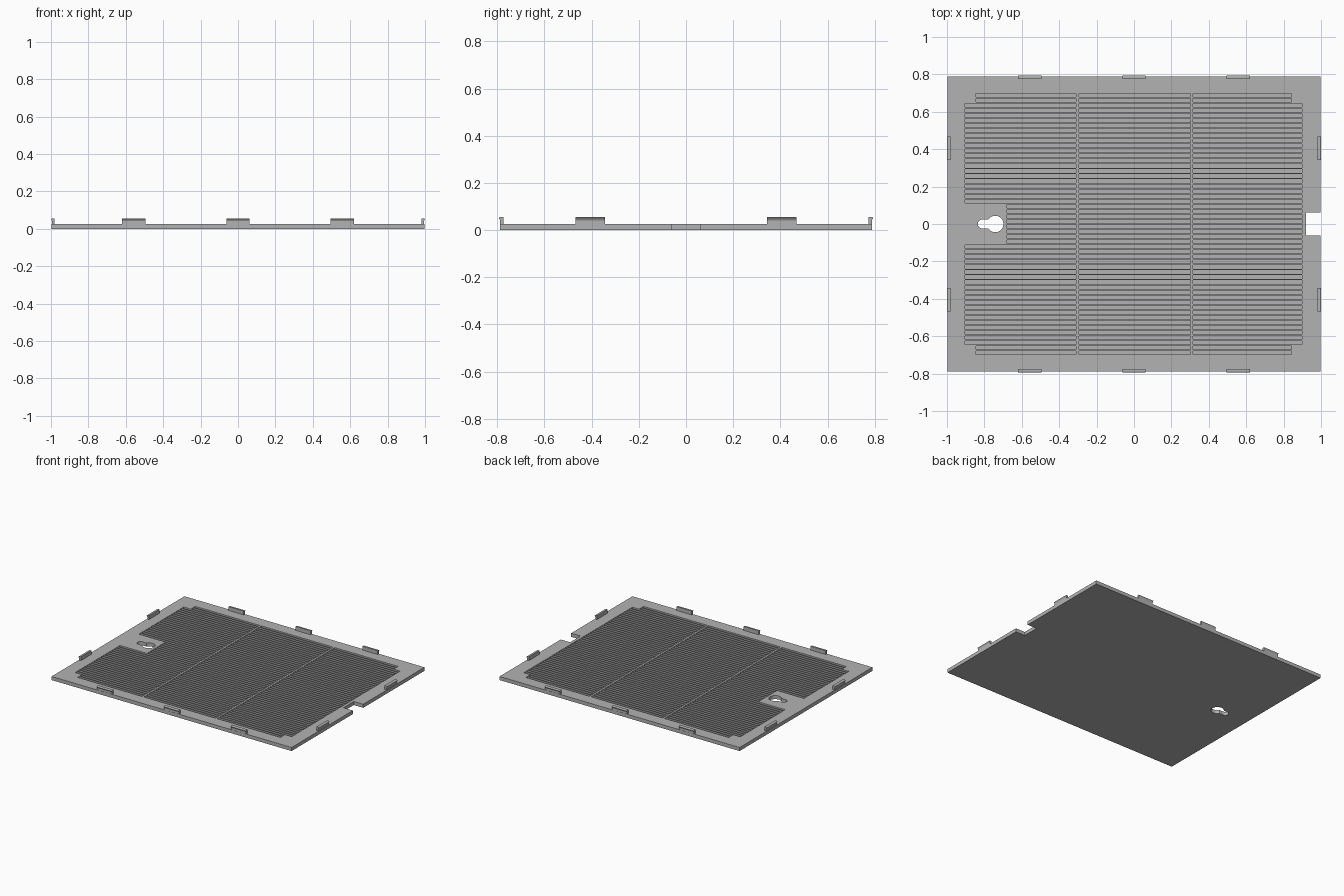
import bpy, bmesh, math
from mathutils import Matrix, Vector

if "Cube" in bpy.data.objects:
    bpy.data.objects.remove(bpy.data.objects["Cube"], do_unlink=True)

grey = bpy.data.materials.new("light grey plastic")
grey.use_nodes = True
grey.diffuse_color = (0.45, 0.45, 0.45, 1)
grey.node_tree.nodes["Principled BSDF"].inputs["Base Color"].default_value = grey.diffuse_color

HALF_X, HALF_Y, TOP = 0.998, 0.789, 0.027


def prism(bm, points, direction):
    """Extrude a closed outline of 3D points along a direction."""
    face = bm.faces.new([bm.verts.new(p) for p in points])
    new = bmesh.ops.extrude_face_region(bm, geom=[face])["geom"]
    moved = [v for v in new if isinstance(v, bmesh.types.BMVert)]
    bmesh.ops.translate(bm, verts=moved, vec=Vector(direction))


def box(bm, x0, x1, y0, y1, z0, z1):
    outline = [(x0, y0, z0), (x1, y0, z0), (x1, y1, z0), (x0, y1, z0)]
    prism(bm, outline, (0, 0, z1 - z0))


def finish(bm, name):
    bmesh.ops.recalc_face_normals(bm, faces=bm.faces)
    mesh = bpy.data.meshes.new(name)
    bm.to_mesh(mesh)
    bm.free()
    mesh.materials.append(grey)
    obj = bpy.data.objects.new(name, mesh)
    bpy.context.collection.objects.link(obj)
    return obj


# Base plate
bm = bmesh.new()
box(bm, -HALF_X, HALF_X, -HALF_Y, HALF_Y, 0, TOP)
plate = finish(bm, "base_plate")

# Edge notch and keyhole, cut right through
bm = bmesh.new()
box(bm, 0.92, 1.1, -0.062, 0.062, -0.1, 0.1)
keyhole = []
big_r, small_r, big_x, small_x = 0.044, 0.024, -0.742, -0.811
start = math.pi - math.asin(small_r / big_r)
for i in range(33):
    a = -start + 2 * start * i / 32
    keyhole.append((big_x + big_r * math.cos(a), big_r * math.sin(a), -0.1))
for i in range(13):
    a = math.pi / 2 + math.pi * i / 12
    keyhole.append((small_x + small_r * math.cos(a), small_r * math.sin(a), -0.1))
prism(bm, keyhole, (0, 0, 0.2))
openings = finish(bm, "opening_cutter")

# Rows of shallow grooves in three columns
ROWS, PITCH, WIDTH, DEPTH, GAP = 52, 0.027, 0.020, 0.015, 0.007
bm = bmesh.new()
for row in range(ROWS):
    y = (row - (ROWS - 1) / 2) * PITCH
    left, right = -0.903, 0.898
    if row < 2 or row >= ROWS - 2:
        left, right = -0.845, 0.842
    elif abs(y) < 4 * PITCH:
        left = -0.68
    for x0, x1 in ((left, -0.302 - GAP), (-0.302 + GAP, 0.308 - GAP), (0.308 + GAP, right)):
        box(bm, x0, x1, y - WIDTH / 2, y + WIDTH / 2, TOP - DEPTH, 0.1)
grooves = finish(bm, "groove_cutter")

for cutter in (openings, grooves):
    cutter.hide_render = True
    mod = plate.modifiers.new(cutter.name, "BOOLEAN")
    mod.operation = "DIFFERENCE"
    mod.solver = "EXACT"
    mod.object = cutter
bpy.context.view_layer.objects.active = plate
for mod in list(plate.modifiers):
    bpy.ops.object.modifier_apply(modifier=mod.name)
for cutter in (openings, grooves):
    bpy.data.objects.remove(cutter, do_unlink=True)

# Snap clips: hooked profile (outward offset, height) swept along the edge
HOOK = [(-0.018, 0.026), (-0.018, 0.056), (-0.004, 0.056),
        (0.002, 0.052), (-0.004, 0.041), (-0.004, 0.026)]
CLIP = 0.125


def clip(name, angle, edge, along):
    bm = bmesh.new()
    prism(bm, [(edge + d, along - CLIP / 2, z) for d, z in HOOK], (0, CLIP, 0))
    bm.transform(Matrix.Rotation(angle, 4, "Z"))
    finish(bm, name)


for side, angle in (("left", 0), ("right", math.pi)):
    for i, along in enumerate((-0.405, 0.405)):
        clip(f"{side}_clip_{i + 1}", angle, HALF_X, along)
for side, angle in (("back", math.pi / 2), ("front", -math.pi / 2)):
    for i, along in enumerate((-0.557, 0, 0.557)):
        clip(f"{side}_clip_{i + 1}", angle, HALF_Y + 0.003, along)
